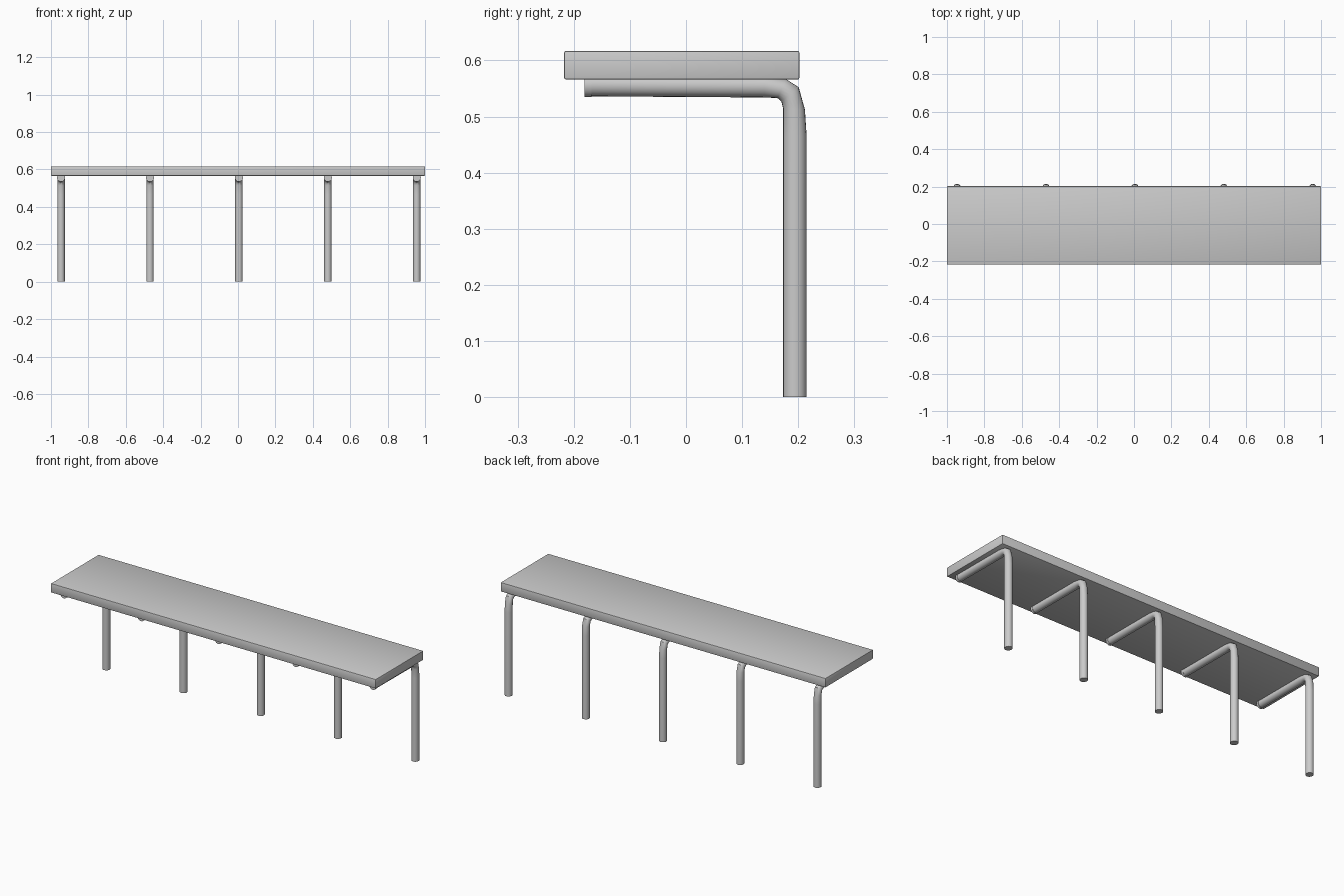
import bpy, bmesh, math
from mathutils import Vector

if "Cube" in bpy.data.objects:
    bpy.data.objects.remove(bpy.data.objects["Cube"])

SIDES = 20
HALF_WIDTH = 0.02


def finish(bm, name):
    bmesh.ops.recalc_face_normals(bm, faces=bm.faces)
    me = bpy.data.meshes.new(name)
    bm.to_mesh(me)
    bm.free()
    ob = bpy.data.objects.new(name, me)
    bpy.context.collection.objects.link(ob)
    bpy.context.view_layer.objects.active = ob
    ob.select_set(True)
    bpy.ops.object.shade_smooth_by_angle(angle=math.radians(35))
    ob.select_set(False)
    return ob


def tube(name, x, stations):
    """Round tube through (outer y, outer z, inner y, inner z) stations."""
    bm = bmesh.new()
    rings = []
    for oy, oz, iy, iz in stations:
        outer, inner = Vector((x, oy, oz)), Vector((x, iy, iz))
        mid, half = (outer + inner) / 2, (outer - inner) / 2
        side = Vector((half.length if len(stations) == 2 else HALF_WIDTH, 0, 0))
        rings.append([bm.verts.new(mid + half * math.cos(a) + side * math.sin(a))
                      for a in (2 * math.pi * i / SIDES for i in range(SIDES))])
    for r, s in zip(rings, rings[1:]):
        for i in range(SIDES):
            j = (i + 1) % SIDES
            bm.faces.new((r[i], r[j], s[j], s[i]))
    bm.faces.new(rings[0])
    bm.faces.new(rings[-1])
    return finish(bm, name)


# Seat slab with slightly softened edges
bm = bmesh.new()
bmesh.ops.create_cube(bm, size=1)
bmesh.ops.scale(bm, vec=(2, 0.419, 0.051), verts=bm.verts)
bmesh.ops.translate(bm, vec=(0, -0.0075, 0.5915), verts=bm.verts)
bmesh.ops.bevel(bm, geom=bm.edges[:], offset=0.003, segments=2,
                profile=0.5, affect='EDGES')
finish(bm, "seat")

# Bent leg: upright at the back, curving into an arm under the seat
leg_path = [
    (0.215, 0.0, 0.173, 0.0),
    (0.215, 0.465, 0.173, 0.465),
    (0.212, 0.512, 0.173, 0.515),
    (0.201, 0.552, 0.170, 0.527),
    (0.178, 0.567, 0.163, 0.533),
    (0.140, 0.575, 0.140, 0.534),
    (-0.170, 0.577, -0.170, 0.536),
]
cap_path = [(-0.168, 0.5775, -0.168, 0.5345), (-0.181, 0.5775, -0.181, 0.5345)]
for n in range(5):
    x = -0.946 + 0.4755 * n
    tube(f"leg_{n + 1}", x, leg_path)
    tube(f"leg_end_cap_{n + 1}", x, cap_path)
